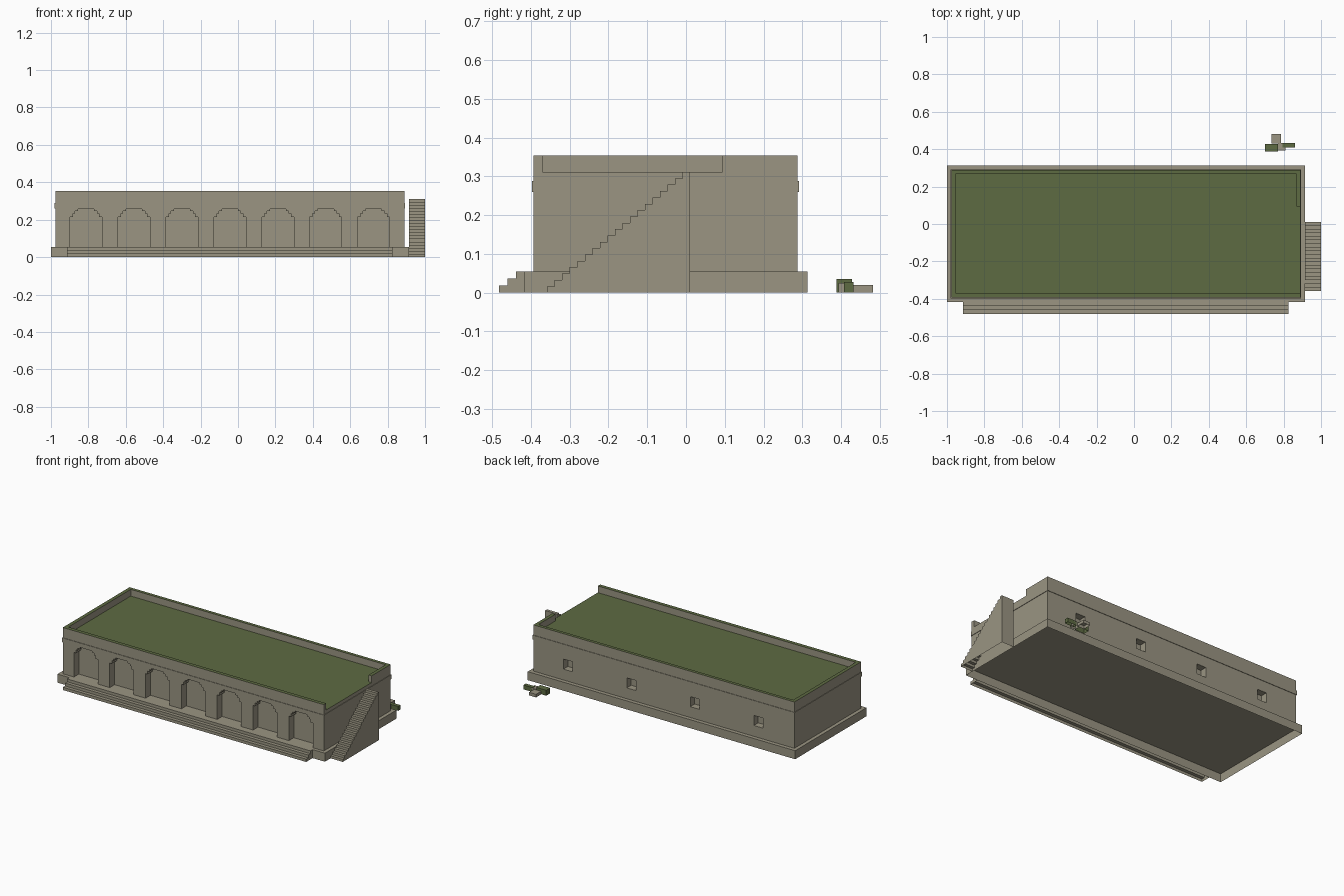
import bpy
import bmesh
from mathutils import Vector

cube = bpy.data.objects.get("Cube")
if cube:
    bpy.data.objects.remove(cube, do_unlink=True)


def material(name, rgb):
    m = bpy.data.materials.new(name)
    m.use_nodes = True
    m.diffuse_color = (*rgb, 1)
    bsdf = next(n for n in m.node_tree.nodes if n.type == "BSDF_PRINCIPLED")
    bsdf.inputs["Base Color"].default_value = (*rgb, 1)
    bsdf.inputs["Roughness"].default_value = 0.9
    return m


STONE = material("weathered_stone", (0.325, 0.3, 0.225))
GREEN = material("moss_green", (0.11, 0.145, 0.055))


def prism(bm, points, direction):
    """Extrude a flat outline along a direction into a closed solid."""
    face = bm.faces.new([bm.verts.new(p) for p in points])
    new = bmesh.ops.extrude_face_region(bm, geom=[face])["geom"]
    verts = [g for g in new if isinstance(g, bmesh.types.BMVert)]
    bmesh.ops.translate(bm, verts=verts, vec=Vector(direction))


def box(bm, x0, x1, y0, y1, z0, z1):
    prism(bm, [(x0, y0, z0), (x1, y0, z0), (x1, y1, z0), (x0, y1, z0)], (0, 0, z1 - z0))


def finish(bm, name, mat):
    """Make an object; parts standing on the ground are left open underneath."""
    bmesh.ops.recalc_face_normals(bm, faces=bm.faces[:])
    ground = [f for f in bm.faces if all(abs(v.co.z) < 1e-5 for v in f.verts)]
    bmesh.ops.delete(bm, geom=ground, context="FACES")
    mesh = bpy.data.meshes.new(name)
    bm.to_mesh(mesh)
    bm.free()
    obj = bpy.data.objects.new(name, mesh)
    mesh.materials.append(mat)
    bpy.context.scene.collection.objects.link(obj)
    return obj


def block(name, mat, *size):
    bm = bmesh.new()
    box(bm, *size)
    return finish(bm, name, mat)


# Overall sizes
LEFT, RIGHT, FRONT, BACK = -0.977, 0.89, -0.394, 0.288
FLOOR, ROOF, TOP = 0.055, 0.311, 0.354
MID = (LEFT + RIGHT) / 2

# Plinth, a hollow shell under its top slab
block("plinth", STONE, -1.0, 0.913, -0.416, 0.313, 0, FLOOR)

# Front steps, one stepped profile
bm = bmesh.new()
outline = [(-0.416, 0)]
for i in range(3):
    y = -0.482 + i * 0.0218
    outline += [(y, i * FLOOR / 3), (y, (i + 1) * FLOOR / 3)]
outline.append((-0.416, FLOOR))
prism(bm, [(-0.915, y, z) for y, z in outline], (1.74, 0, 0))
finish(bm, "front_steps", STONE)

# Main hall, before the openings are cut
hall = block("main_hall", STONE, LEFT, RIGHT, FRONT, BACK, FLOOR, TOP)

# Shallow string course around the hall
block("wall_band", STONE, LEFT - 0.003, RIGHT + 0.003, FRONT - 0.003, BACK + 0.003, 0.26, 0.288)

# Cutter: stepped arches, rear windows and the sunken roof
bm = bmesh.new()
half = [(0.0855, FLOOR - 0.02), (0.0855, 0.214), (0.07, 0.214), (0.07, 0.234),
        (0.058, 0.234), (0.058, 0.247), (0.043, 0.247), (0.043, 0.258)]
arch = half + [(-x, z) for x, z in reversed(half)]
for i in range(7):
    cx = MID + (i - 3) * 0.2563
    prism(bm, [(cx + x, FRONT - 0.02, z) for x, z in arch], (0, 0.07, 0))
for i in range(4):
    cx = MID + 0.005 + (i - 1.5) * 0.454
    box(bm, cx - 0.033, cx + 0.033, BACK - 0.045, BACK + 0.02, 0.125, 0.19)
roof = [(-0.954, -0.37), (0.93, -0.37), (0.93, 0.094),
        (0.868, 0.094), (0.868, 0.267), (-0.954, 0.267)]
prism(bm, [(x, y, ROOF) for x, y in roof], (0, 0, 0.1))
cutter = finish(bm, "opening_cutter", STONE)
cutter.hide_render = True

cut = hall.modifiers.new("openings", "BOOLEAN")
cut.operation = "DIFFERENCE"
cut.solver = "EXACT"
cut.object = cutter
bpy.context.view_layer.update()
graph = bpy.context.evaluated_depsgraph_get()
mesh = bpy.data.meshes.new_from_object(hall.evaluated_get(graph))
hall.modifiers.clear()
hall.data = mesh
bpy.data.objects.remove(cutter, do_unlink=True)

# Moss covers the roof and the parapet top
mesh.materials.clear()
mesh.materials.append(STONE)
mesh.materials.append(GREEN)
for face in mesh.polygons:
    face.material_index = int(face.normal.z > 0.9 and face.center.z > ROOF - 0.01)

# Side staircase up to the roof opening
bm = bmesh.new()
STEPS, Y0, Y1 = 19, -0.358, 0.01
outline = [(Y1, 0)]
for i in range(STEPS):
    y = Y0 + (Y1 - Y0) * i / STEPS
    outline += [(y, ROOF * i / STEPS), (y, ROOF * (i + 1) / STEPS)]
outline.append((Y1, ROOF))
prism(bm, [(0.914, y, z) for y, z in outline], (0.086, 0, 0))
finish(bm, "side_staircase", STONE)

# Fallen rubble behind the building
block("mossy_rubble_large", GREEN, 0.70, 0.77, 0.388, 0.428, 0, 0.035)
block("mossy_rubble_small", GREEN, 0.795, 0.86, 0.408, 0.432, 0, 0.028)
block("stone_rubble_middle", STONE, 0.77, 0.81, 0.393, 0.432, 0, 0.025)
block("stone_rubble_rear", STONE, 0.735, 0.785, 0.43, 0.482, 0, 0.02)
